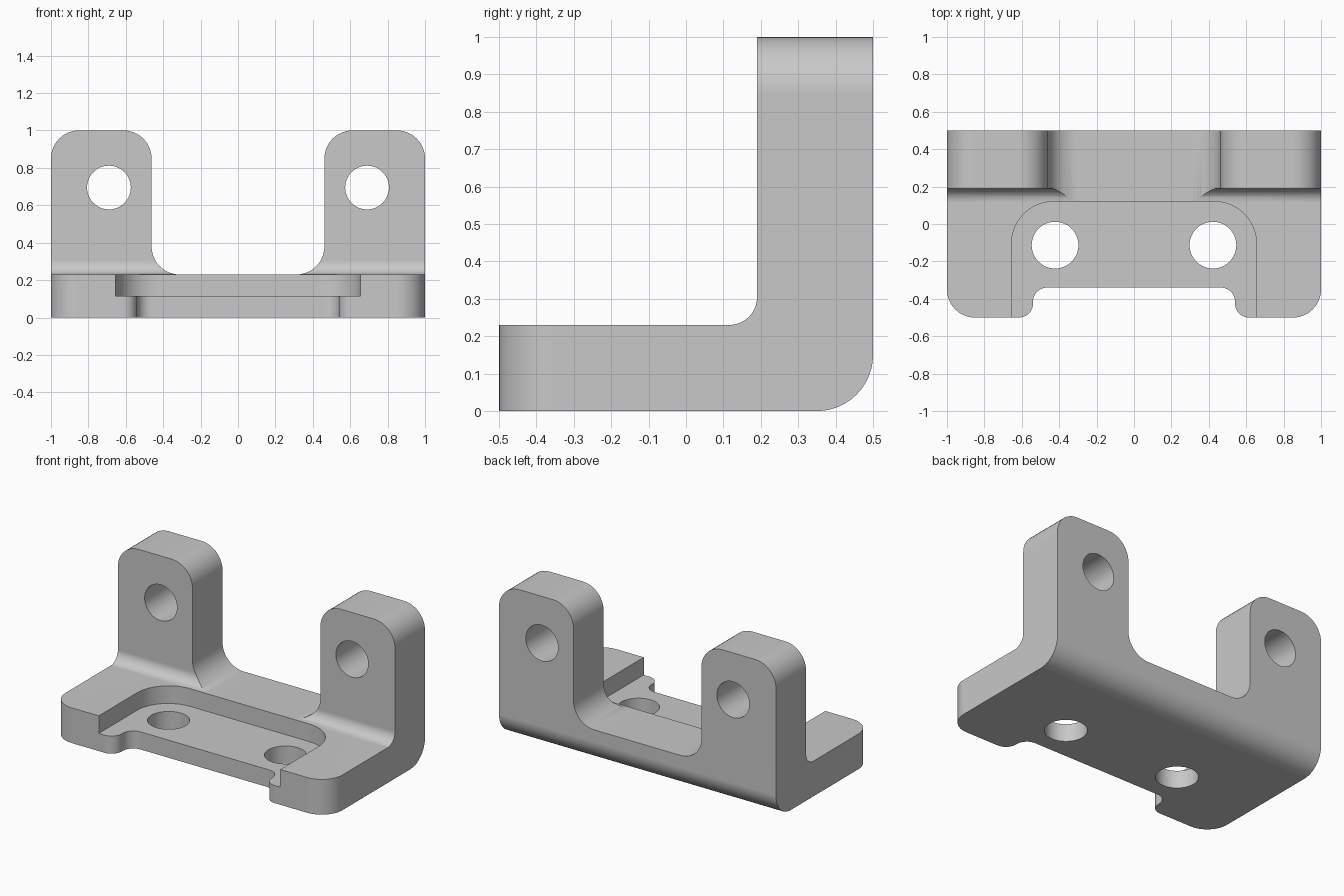
import bpy, bmesh
from math import pi, cos, sin, radians
from mathutils import Vector

old = bpy.data.objects.get("Cube")
if old:
    bpy.data.objects.remove(old, do_unlink=True)

steel = bpy.data.materials.new("plain_grey")
steel.use_nodes = True
GREY = (0.58, 0.58, 0.58, 1)
steel.diffuse_color = GREY
steel.node_tree.nodes["Principled BSDF"].inputs["Base Color"].default_value = GREY


def rounded(corners, steps=12):
    """Outline from (u, v, radius) corners, each rounded by a tangent arc."""
    out = []
    for i, (u, v, r) in enumerate(corners):
        p = Vector((u, v))
        if not r:
            out.append(p)
            continue
        a = (Vector(corners[i - 1][:2]) - p).normalized()
        b = (Vector(corners[(i + 1) % len(corners)][:2]) - p).normalized()
        centre = p + (a + b) * r          # all corners are square
        for k in range(steps + 1):
            t = k / steps * pi / 2
            out.append(centre - b * r * cos(t) - a * r * sin(t))
    return out


def circle(u, v, r, n=48):
    return [Vector((u + r * cos(2 * pi * k / n), v + r * sin(2 * pi * k / n))) for k in range(n)]


def mirrored(half):
    """Complete a corner list given for +u by reflecting it in u = 0."""
    return half + [(-u, v, r) for u, v, r in reversed(half)]


PLACE = {"x": lambda p, d: (d, p.x, p.y),
         "y": lambda p, d: (p.x, d, p.y),
         "z": lambda p, d: (p.x, p.y, d)}


def prism(name, outline, axis, lo, hi):
    bm = bmesh.new()
    face = bm.faces.new([bm.verts.new(PLACE[axis](p, lo)) for p in outline])
    moved = bmesh.ops.extrude_face_region(bm, geom=[face])["geom"]
    bmesh.ops.translate(bm, verts=[g for g in moved if isinstance(g, bmesh.types.BMVert)],
                        vec=PLACE[axis](Vector((0, 0)), hi - lo))
    bmesh.ops.recalc_face_normals(bm, faces=bm.faces)
    mesh = bpy.data.meshes.new(name)
    bm.to_mesh(mesh)
    bm.free()
    mesh.materials.append(steel)
    obj = bpy.data.objects.new(name, mesh)
    bpy.context.collection.objects.link(obj)
    return obj


# L-shaped side section, slightly overlong so the other outlines trim it
bracket = prism("bracket", rounded([
    (-0.7, 0, 0), (0.5, 0, 0.15), (0.5, 1.1, 0), (0.19, 1.1, 0),
    (0.19, 0.23, 0.075), (-0.7, 0.23, 0)]), "x", -1.1, 1.1)

# Front outline: two rounded lugs joined by a filleted saddle
front = prism("front_outline", rounded(mirrored([
    (0.462, 0.23, 0.15), (0.462, 1, 0.15), (1, 1, 0.15), (1, -0.1, 0)])), "y", -0.8, 0.6)

# Plan outline: rounded front corners and a shallow front notch
plan = prism("plan_outline", rounded(mirrored([
    (0.54, -0.34, 0.075), (0.54, -0.5, 0.075), (1, -0.5, 0.15), (1, 0.7, 0)])), "z", -0.2, 1.2)

# Recess in the base, open at the front
recess = prism("recess_cutter", rounded(mirrored([
    (0.655, 0.12, 0.225), (0.655, -0.8, 0)])), "z", 0.115, 0.35)

tools = [(front, "INTERSECT"), (plan, "INTERSECT"), (recess, "DIFFERENCE")]

# Bolt holes through the base and pin holes through the lugs
for side, s in (("left", 1), ("right", -1)):
    tools.append((prism(side + "_bolt_hole_cutter", circle(s * 0.422, -0.113, 0.125),
                        "z", -0.2, 0.4), "DIFFERENCE"))
    tools.append((prism(side + "_pin_hole_cutter", circle(s * 0.69, 0.695, 0.117),
                        "y", 0.0, 0.7), "DIFFERENCE"))

for tool, operation in tools:
    mod = bracket.modifiers.new(tool.name, "BOOLEAN")
    mod.operation, mod.solver, mod.object = operation, "EXACT", tool
    tool.hide_render = True

# Bake the cuts, then drop the helpers
graph = bpy.context.evaluated_depsgraph_get()
baked = bpy.data.meshes.new_from_object(bracket.evaluated_get(graph))
bracket.modifiers.clear()
bracket.data = baked
for tool, _ in tools:
    bpy.data.objects.remove(tool, do_unlink=True)

# Smooth fillets, crisp edges, flat large faces
bpy.ops.object.select_all(action="DESELECT")
bracket.select_set(True)
bpy.context.view_layer.objects.active = bracket
bpy.ops.object.shade_smooth_by_angle(angle=radians(30))
weighted = bracket.modifiers.new("flat_faces", "WEIGHTED_NORMAL")
weighted.keep_sharp = True
